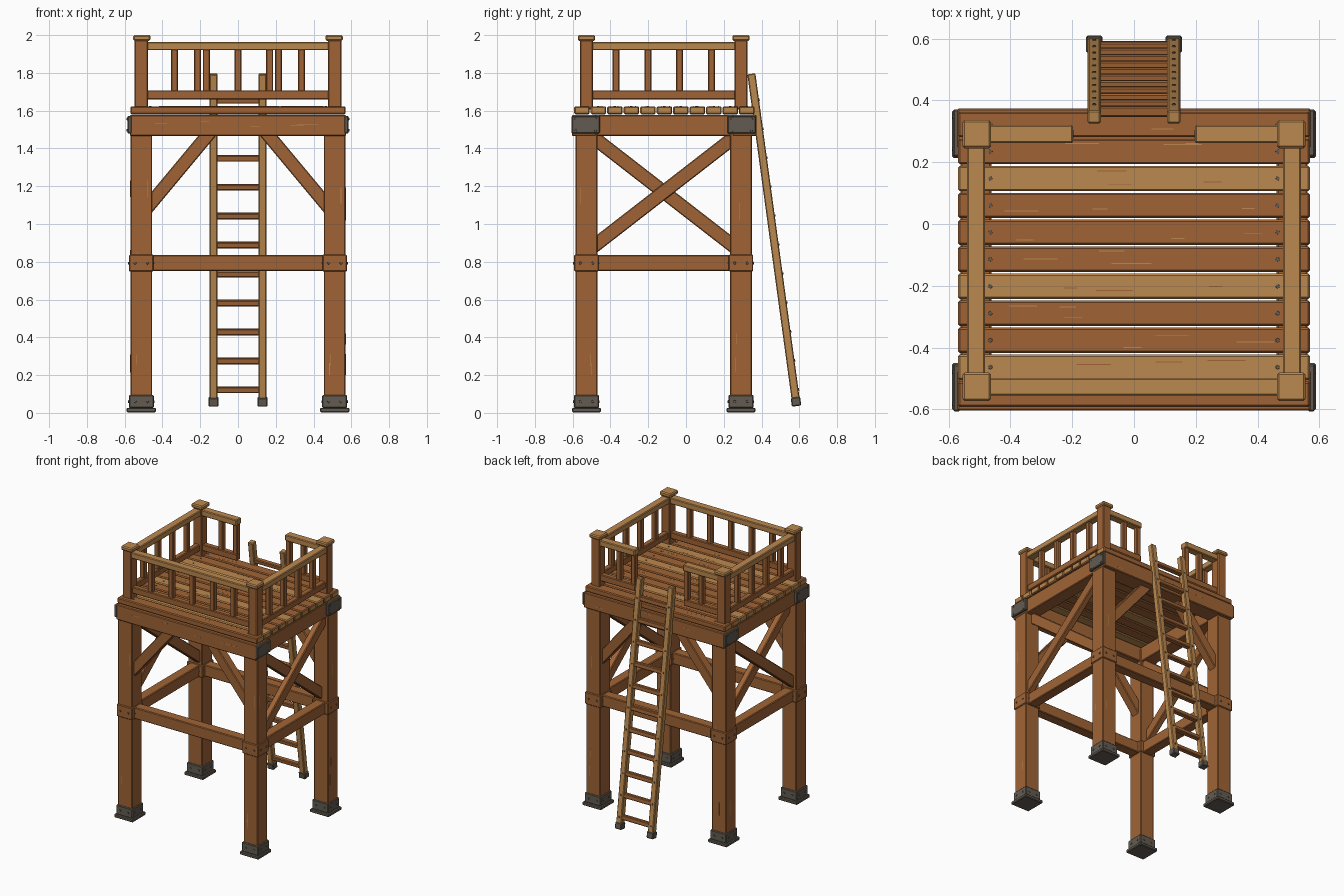
import bpy, bmesh, random
from mathutils import Vector, Matrix

random.seed(4)
cube = bpy.data.objects.get("Cube")
if cube:
    bpy.data.objects.remove(cube)


def material(name, rgb):
    m = bpy.data.materials.new(name)
    m.use_nodes = True
    m.diffuse_color = (*rgb, 1)
    m.node_tree.nodes["Principled BSDF"].inputs["Base Color"].default_value = (*rgb, 1)
    return m


BROWN = material("brown wood", (0.35, 0.127, 0.036))
LIGHT = material("light wood", (0.50, 0.25, 0.077))
METAL = material("grey metal", (0.122, 0.105, 0.084))


def finish(name, bm, mats):
    mesh = bpy.data.meshes.new(name)
    bm.to_mesh(mesh)
    bm.free()
    for m in mats:
        mesh.materials.append(m)
    ob = bpy.data.objects.new(name, mesh)
    bpy.context.scene.collection.objects.link(ob)
    return ob


def box(name, centre, size, mat, ends=None, bevel=0.005):
    """Chamfered box; ends colours the faces along x."""
    bm = bmesh.new()
    bmesh.ops.create_cube(bm, size=1)
    bmesh.ops.scale(bm, vec=size, verts=bm.verts)
    bmesh.ops.bevel(bm, geom=bm.edges[:], offset=bevel, segments=1, affect='EDGES')
    bm.normal_update()
    for f in bm.faces:
        f.material_index = 1 if abs(f.normal.x) > 0.99 else 0
    ob = finish(name, bm, [mat, ends or mat])
    ob.location = centre
    return ob


def beam(name, p, q, wide, deep, mat):
    """Straight timber between two points: wide is level, deep is upright."""
    p, q = Vector(p), Vector(q)
    ob = box(name, (p + q) / 2, (wide, deep, (q - p).length), mat)
    ob.rotation_mode = 'QUATERNION'
    ob.rotation_quaternion = (q - p).to_track_quat('Z', 'Y')
    return ob


def bolts(name, spots, radius=0.008):
    bm = bmesh.new()
    for pos, normal in spots:
        turn = Vector(normal).to_track_quat('Z', 'Y').to_matrix().to_4x4()
        bmesh.ops.create_cone(bm, cap_ends=True, segments=8, radius1=radius, radius2=radius * 0.8,
                              depth=0.008, matrix=Matrix.Translation(pos) @ turn)
    finish(name, bm, [METAL])


def streaks(name, plates, mat):
    bm = bmesh.new()
    for pos, size in plates:
        mtx = Matrix.Translation(pos) @ Matrix.Diagonal((*size, 1))
        bmesh.ops.create_cube(bm, size=1, matrix=mtx)
    finish(name, bm, [mat])


PX, YC, PY = 0.512, -0.118, 0.409
SIDES = {"left": 1, "right": -1}
ENDS = {"front": -1, "back": 1}
grain_light, grain_dark, studs = [], [], []

# Corner posts, metal feet, collars, railing posts and caps
for en, e in ENDS.items():
    for sn, s in SIDES.items():
        tag = f"{en}_{sn}"
        x, y = s * PX, YC + e * PY
        box(f"post_{tag}", (x, y, 0.79), (0.116, 0.116, 1.54), BROWN)
        box(f"foot_plate_{tag}", (x, y, 0.015), (0.154, 0.154, 0.024), METAL)
        box(f"foot_sleeve_{tag}", (x, y, 0.06), (0.132, 0.132, 0.07), METAL)
        box(f"collar_{tag}", (x, y, 0.793), (0.13, 0.13, 0.09), BROWN)
        box(f"rail_post_{tag}", (x, y, 1.79), (0.07, 0.07, 0.37), BROWN)
        box(f"rail_cap_{tag}", (x - s * 0.003, y, 1.985), (0.092, 0.092, 0.03), LIGHT, bevel=0.007)
        box(f"corner_bracket_{tag}", (s * 0.574, YC + e * 0.413, 1.526), (0.024, 0.152, 0.092), METAL)
        for z in (0.06, 0.793):
            for d in (-0.033, 0.033):
                for k in (-1, 1):
                    studs.append(((x + k * 0.066, y + d, z), (k, 0, 0)))
                    studs.append(((x + d, y + k * 0.066, z), (0, k, 0)))
        for dy in (-0.052, 0.052):
            for dz in (-0.03, 0.03):
                studs.append(((s * 0.585, YC + e * 0.413 + dy, 1.526 + dz), (s, 0, 0)))
        # Grain marks on the post faces
        for i in range(3):
            d, z = random.uniform(-0.04, 0.04), random.uniform(0.15, 1.4)
            ln = random.uniform(0.04, 0.1)
            grain_light.append(((x + d, y + e * 0.058, z), (0.003, 0.001, ln)))
            grain_light.append(((x + s * 0.058, y - d, z), (0.001, 0.003, ln)))

# Main frame, middle beams and braces
for en, e in ENDS.items():
    y = YC + e * PY
    box(f"{en}_top_beam", (0, YC + e * 0.425 + 0.003, 1.521), (1.144, 0.128, 0.112), BROWN)
    box(f"{en}_middle_beam", (0, y, 0.793), (0.95, 0.075, 0.084), BROWN)
    for sn, s in SIDES.items():
        beam(f"{en}_knee_brace_{sn}", (s * 0.5, y, 1.063), (s * 0.13, y, 1.507), 0.065, 0.072, BROWN)
    for i in range(5):
        grain_light.append(((random.uniform(-0.45, 0.45), YC + e * 0.489 + 0.003, random.uniform(1.48, 1.56)),
                            (random.uniform(0.04, 0.12), 0.001, 0.003)))
for sn, s in SIDES.items():
    x = s * PX
    box(f"side_top_beam_{sn}", (x, YC, 1.521), (0.1, 0.75, 0.112), BROWN)
    box(f"side_middle_beam_{sn}", (x, YC, 0.793), (0.075, 0.75, 0.084), BROWN)
    for name, dx, e in (("outer", 0.015, 1), ("inner", -0.015, -1)):
        beam(f"side_{name}_brace_{sn}", (x + s * dx, YC - e * 0.39, 0.867),
             (x + s * dx, YC + e * 0.39, 1.472), 0.045, 0.074, BROWN)

# Deck planks running side to side
for i in range(11):
    y = 0.322 - i * 0.0873
    mat = LIGHT if i in (2, 6, 9) else BROWN
    box(f"deck_plank_{i + 1}", (0, y, 1.602), (1.14, 0.082, 0.042), mat, ends=LIGHT, bevel=0.006)
    for s in (-1, 1):
        studs.append(((s * 0.465, y, 1.621), (0, 0, 1)))
    for k in range(3):
        mark = ((random.uniform(-0.4, 0.4), y + random.uniform(-0.028, 0.028), 1.623),
                (random.uniform(0.04, 0.13), 0.003, 0.001))
        (grain_dark if mat == LIGHT else grain_light).append(mark)


# Railings: light top rail, brown lower rail and square balusters
def railing(name, p, q, balusters):
    for part, z, w, h, mat in (("top", 1.942, 0.058, 0.044, LIGHT), ("lower", 1.684, 0.042, 0.048, BROWN)):
        beam(f"{name}_{part}_rail", (*p, z), (*q, z), w, h, mat)
    for i, (x, y) in enumerate(balusters):
        box(f"{name}_baluster_{i + 1}", (x, y, 1.815), (0.037, 0.037, 0.225), BROWN)


FY, BY = YC - PY, YC + PY
railing("front_railing", (-0.49, FY), (0.49, FY), [(k * 0.168, FY) for k in range(-2, 3)])
for sn, s in SIDES.items():
    railing(f"{sn}_railing", (s * PX, FY + 0.02), (s * PX, BY - 0.02),
            [(s * PX, YC + k * 0.084) for k in (-3, -1, 1, 3)])
    railing(f"back_{sn}_railing", (s * 0.49, BY), (s * 0.197, BY), [(s * 0.335, BY), (s * 0.215, BY)])

# Leaning ladder with metal shoes
foot, top = Vector((0, 0.585, 0.04)), Vector((0, 0.346, 1.795))
lean = (top - foot).normalized()
out = Vector((0, lean.z, -lean.y))
ladder_bolts = []
for sn, s in SIDES.items():
    off = Vector((s * 0.129, 0, 0))
    beam(f"ladder_rail_{sn}", foot + off, top + off, 0.043, 0.043, LIGHT)
    beam(f"ladder_shoe_{sn}", foot + off - lean * 0.004, foot + off + lean * 0.043, 0.053, 0.05, METAL)
for i in range(11):
    z = 0.122 + i * 0.1533
    c = foot + lean * ((z - foot.z) / lean.z)
    rung = box(f"ladder_rung_{i + 1}", c, (0.23, 0.034, 0.033), BROWN)
    rung.rotation_euler.x = lean.angle(Vector((0, 0, 1)))
    for s in (-1, 1):
        ladder_bolts.append((c + out * 0.0215 + Vector((s * 0.129, 0, 0)), out))

bolts("frame_bolts", studs)
bolts("ladder_bolts", ladder_bolts, 0.007)
streaks("light_grain_marks", grain_light, LIGHT)
streaks("dark_grain_marks", grain_dark, BROWN)
